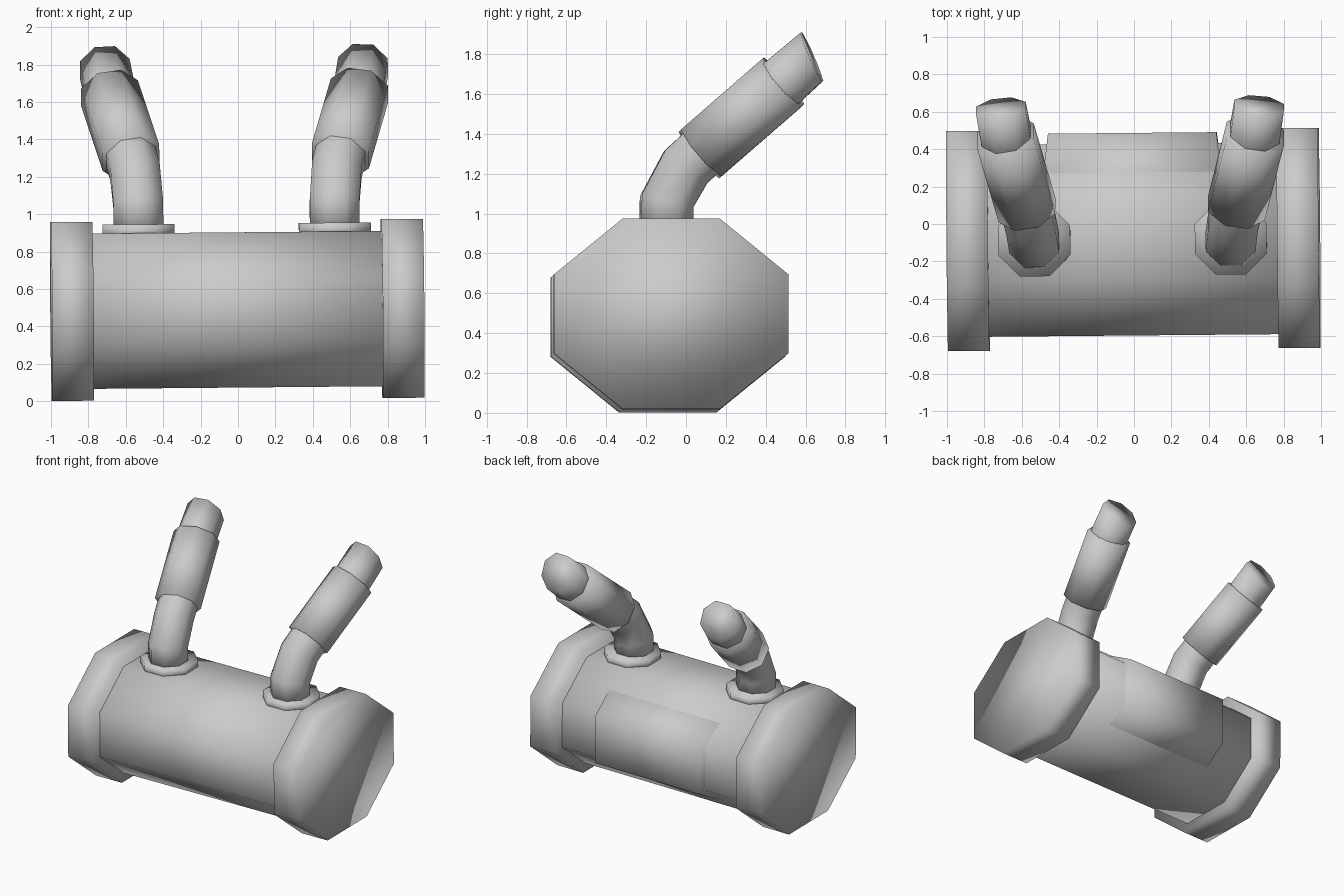
import bpy, bmesh, math
from mathutils import Vector, Matrix

if "Cube" in bpy.data.objects:
    bpy.data.objects.remove(bpy.data.objects["Cube"])

N = 8
# the whole model leans very slightly
TILT = Matrix.Rotation(0.009, 4, 'Z') @ Matrix.Rotation(-0.009, 4, 'Y')


def finish(name, bm, mirror=False):
    bmesh.ops.recalc_face_normals(bm, faces=bm.faces)
    for f in bm.faces:
        f.smooth = True
    me = bpy.data.meshes.new(name)
    bm.to_mesh(me)
    bm.free()
    ob = bpy.data.objects.new(name, me)
    bpy.context.collection.objects.link(ob)
    ob.matrix_world = TILT
    if mirror:
        ob.modifiers.new("Mirror", 'MIRROR').use_mirror_merge = False
    return ob


def skin(bm, rings):
    rings = [[bm.verts.new(p) for p in r] for r in rings]
    for a, b in zip(rings, rings[1:]):
        for i in range(len(a)):
            j = (i + 1) % len(a)
            bm.faces.new((a[i], a[j], b[j], b[i]))
    bm.faces.new(rings[0][::-1])
    bm.faces.new(rings[-1])


def tube(name, path, ru, rv, ref, end_dir=None, mirror=False):
    """Eight-sided tube along a path; ru, rv are half widths across flats."""
    pts = [Vector(p) for p in path]
    rings = []
    for k, p in enumerate(pts):
        t = Vector()
        if k > 0:
            t += (p - pts[k - 1]).normalized()
        if k < len(pts) - 1:
            t += (pts[k + 1] - p).normalized()
        if end_dir and k == len(pts) - 1:
            t = Vector(end_dir)
        t.normalize()
        u = Vector(ref)
        u = (u - t * u.dot(t)).normalized()
        v = t.cross(u)
        c = math.cos(math.pi / N)
        angs = [(i + 0.5) * math.tau / N for i in range(N)]
        rings.append([p + u * (math.cos(a) * ru / c) + v * (math.sin(a) * rv / c)
                      for a in angs])
    bm = bmesh.new()
    skin(bm, rings)
    return finish(name, bm, mirror)


X, Y = (1, 0, 0), (0, 1, 0)
CY, CZ = -0.083, 0.488

# drum body and its two end caps
tube("drum_body", [(-0.8, CY, CZ), (0.8, CY, CZ)], 0.513, 0.415, Y)
tube("end_caps", [(0.773, CY, CZ), (0.995, CY, CZ)], 0.588, 0.478, Y, mirror=True)

# raised panel wrapped around the back of the drum
profile = [(0.15, 0.765), (0.28, 0.785), (0.487, 0.672),
           (0.487, 0.302), (0.28, 0.19), (0.15, 0.21)]
bm = bmesh.new()
skin(bm, [[(s * (0.45 if y > 0.4 else 0.475), y, z) for y, z in profile]
          for s in (-1, 1)])
finish("back_panel", bm)

# pipe collars, bent pipes and sleeves
tube("pipe_collars", [(0.525, -0.083, 0.88), (0.525, -0.083, 0.95)],
     0.192, 0.192, X, mirror=True)
tube("bent_pipes", [(0.525, -0.097, 0.9), (0.525, -0.097, 1.06), (0.54, 0.0, 1.235),
                    (0.565, 0.1, 1.325), (0.665, 0.475, 1.65), (0.69, 0.625, 1.78)],
     0.133, 0.133, X, end_dir=(0.1, 0.92, 0.4), mirror=True)
tube("pipe_sleeves", [(0.56, 0.08, 1.307), (0.668, 0.477, 1.652)],
     0.155, 0.155, X, mirror=True)
